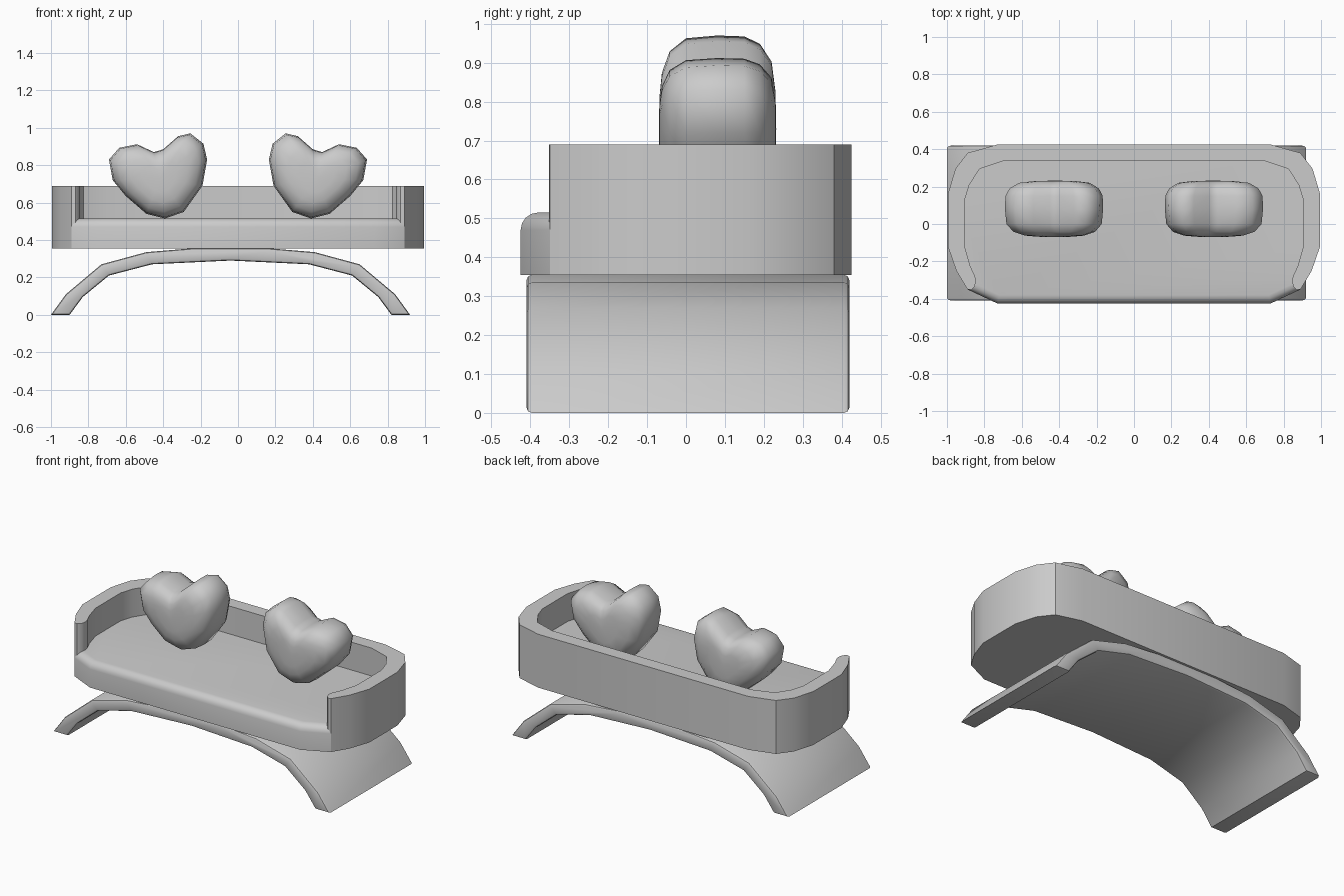
import bpy, bmesh
from mathutils import Vector

if "Cube" in bpy.data.objects:
    bpy.data.objects.remove(bpy.data.objects["Cube"])

grey = bpy.data.materials.new("plain grey")
grey.use_nodes = True
colour = (0.6, 0.6, 0.6, 1)
grey.diffuse_color = colour
grey.node_tree.nodes["Principled BSDF"].inputs["Base Color"].default_value = colour


def finish(name, bm, angle):
    bmesh.ops.recalc_face_normals(bm, faces=bm.faces)
    mesh = bpy.data.meshes.new(name)
    bm.to_mesh(mesh)
    bm.free()
    mesh.materials.append(grey)
    obj = bpy.data.objects.new(name, mesh)
    bpy.context.collection.objects.link(obj)
    bpy.ops.object.select_all(action="DESELECT")
    obj.select_set(True)
    bpy.context.view_layer.objects.active = obj
    bpy.ops.object.shade_smooth_by_angle(angle=angle)
    return obj


def prism(points, direction):
    """Closed outline of 3D points, extruded along a direction."""
    bm = bmesh.new()
    face = bm.faces.new([bm.verts.new(p) for p in points])
    new = bmesh.ops.extrude_face_region(bm, geom=[face])["geom"]
    verts = [v for v in new if isinstance(v, bmesh.types.BMVert)]
    bmesh.ops.translate(bm, verts=verts, vec=direction)
    return bm


def mirrored(half):
    return half + [(-x, y) for x, y in reversed(half)]


# Arched foot: right half of the profile, mirrored about its own middle
MID = -0.04
outer = [(0.96, 0), (0.88, 0.11), (0.69, 0.27), (0.45, 0.335), (0.21, 0.355)]
inner = [(0, 0.29), (0.42, 0.27), (0.65, 0.21), (0.79, 0.095), (0.86, 0)]
profile = outer + [(-x, z) for x, z in reversed(outer)]
profile += [(-x, z) for x, z in reversed(inner)] + inner[1:]
bm = prism([(x + MID, -0.41, z) for x, z in profile], (0, 0.83, 0))
rims = [e for e in bm.edges if abs(e.verts[0].co.y - e.verts[1].co.y) < 0.01]
bmesh.ops.bevel(bm, geom=rims, offset=0.014, segments=2, profile=0.5, affect="EDGES")
finish("arched_foot", bm, 0.7)

# Tray outline, from the front corner round to the back on the left side
BOTTOM, FLOOR, TOP = 0.355, 0.515, 0.69
front = [(0.73, -0.425)]
side = [(0.89, -0.35), (0.95, -0.25), (0.995, -0.12), (0.995, 0.16),
        (0.955, 0.295), (0.89, 0.38), (0.73, 0.425)]

# Floor slab, tucked just inside the wall, with a rounded front lip
tucked = [(x * 0.99, y * 0.99) if y > -0.34 else (x, y) for x, y in side]
bm = prism([(x, y, BOTTOM) for x, y in mirrored(front + tucked)],
           (0, 0, FLOOR - BOTTOM))
lip = [e for e in bm.edges
       if all(v.co.z > BOTTOM + 0.01 and v.co.y < -0.34 for v in e.verts)]
bmesh.ops.bevel(bm, geom=lip, offset=0.045, segments=4, profile=0.5, affect="EDGES")
finish("tray_floor", bm, 0.6)

# Wall round the sides and back, with rounded open ends
lining = [(0.69, 0.34), (0.825, 0.295), (0.88, 0.21), (0.905, 0.13),
          (0.905, -0.12), (0.875, -0.225), (0.85, -0.28)]
cap = [(0.845, -0.305), (0.852, -0.335), (0.87, -0.352)]
bm = prism([(x, y, BOTTOM) for x, y in
            mirrored(side) + [(-x, y) for x, y in reversed(lining + cap)]
            + lining + cap], (0, 0, TOP - BOTTOM))
finish("tray_wall", bm, 0.6)


# Puffy hearts: rings of one outline, swelling and shrinking through the depth
heart = [(0.39, 0.515), (0.29, 0.55), (0.19, 0.69), (0.165, 0.83),
         (0.185, 0.915), (0.255, 0.97), (0.32, 0.955), (0.4, 0.885),
         (0.45, 0.87), (0.54, 0.912), (0.635, 0.893), (0.69, 0.83),
         (0.67, 0.72), (0.6, 0.635), (0.49, 0.54)]
rings = [(-0.068, 0.35), (-0.062, 0.6), (-0.042, 0.83), (0, 0.97), (0.08, 1),
         (0.15, 0.99), (0.19, 0.91), (0.22, 0.72), (0.23, 0.4)]


def puffy_heart(name, sign):
    bm = bmesh.new()
    middle = Vector((0.42, 0.73))
    loops = []
    for y, size in rings:
        flat = [middle + (Vector(p) - middle) * size for p in heart]
        loops.append([bm.verts.new((sign * p.x, y, p.y)) for p in flat])
    for a, b in zip(loops, loops[1:]):
        for i in range(len(a)):
            bm.faces.new((a[i - 1], a[i], b[i], b[i - 1]))
    for loop, y in ((loops[0], -0.07), (loops[-1], 0.232)):
        pole = bm.verts.new((sign * middle.x, y, middle.y))
        for i in range(len(loop)):
            bm.faces.new((loop[i - 1], loop[i], pole))
    finish(name, bm, 1.4)


puffy_heart("left_heart", 1)
puffy_heart("right_heart", -1)
